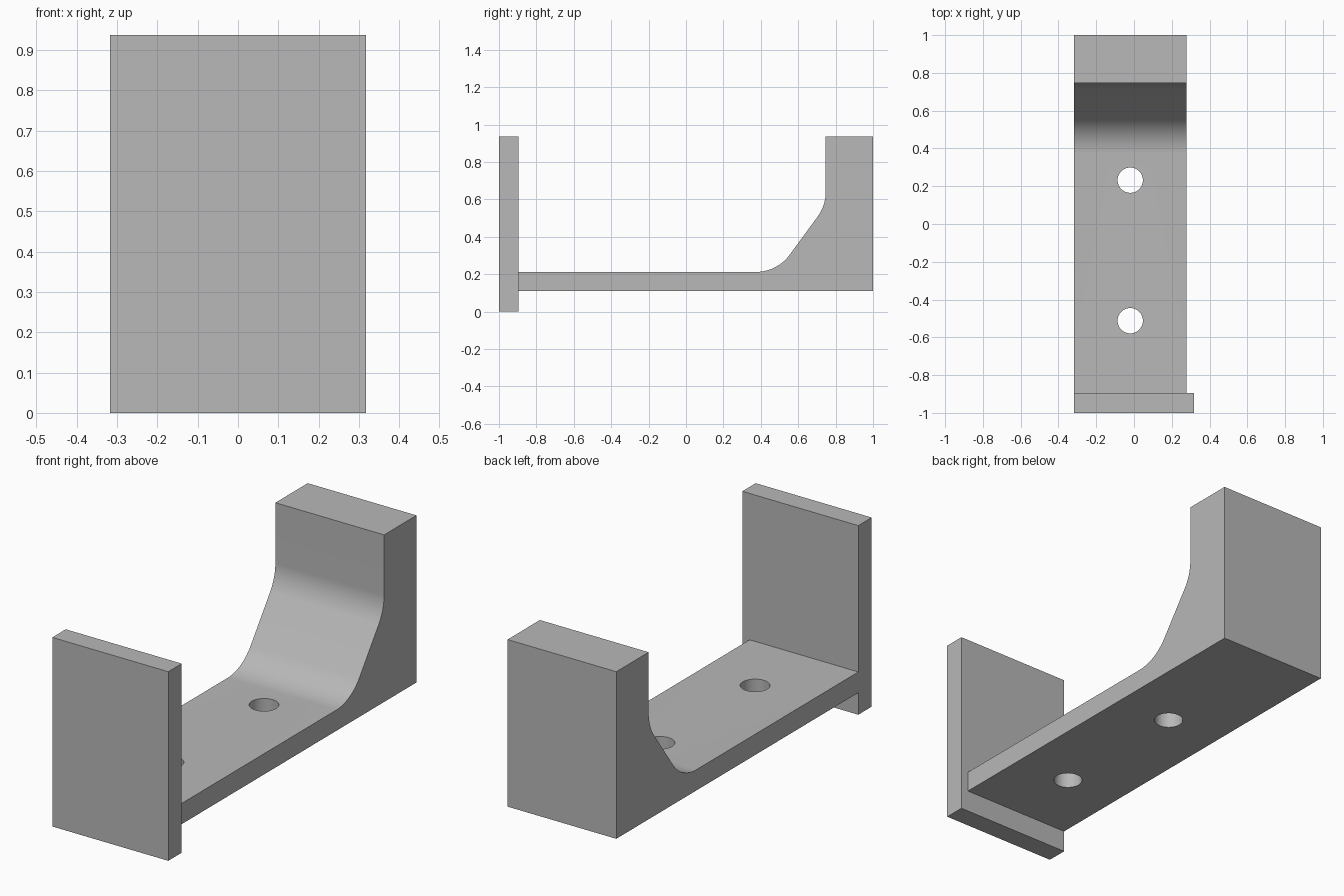
import bpy, bmesh, math
from mathutils import Vector

cube = bpy.data.objects.get("Cube")
if cube:
    bpy.data.objects.remove(cube, do_unlink=True)

LEFT, BODY_RIGHT, PLATE_RIGHT = -0.318, 0.278, 0.318
TOP, FLOOR, BASE = 0.937, 0.212, 0.109
JOINT = -0.895          # where the base meets the front plate

grey = bpy.data.materials.new("plain grey")
grey.use_nodes = True
colour = (0.48, 0.48, 0.48, 1)
grey.diffuse_color = colour
grey.node_tree.nodes["Principled BSDF"].inputs["Base Color"].default_value = colour


def extrude_profile(name, profile, x0, x1):
    """Extrude a closed (y, z) outline along x."""
    bm = bmesh.new()
    face = bm.faces.new([bm.verts.new((x0, y, z)) for y, z in profile])
    out = bmesh.ops.extrude_face_region(bm, geom=[face])
    moved = [v for v in out["geom"] if isinstance(v, bmesh.types.BMVert)]
    bmesh.ops.translate(bm, verts=moved, vec=(x1 - x0, 0, 0))
    bmesh.ops.recalc_face_normals(bm, faces=bm.faces)
    mesh = bpy.data.meshes.new(name)
    bm.to_mesh(mesh)
    bm.free()
    mesh.materials.append(grey)
    obj = bpy.data.objects.new(name, mesh)
    bpy.context.collection.objects.link(obj)
    return obj


def fillet(before, corner, after, radius, steps=14):
    """Points of an arc rounding a corner between two straight runs."""
    c = Vector(corner)
    a, b = (Vector(before) - c).normalized(), (Vector(after) - c).normalized()
    half = a.angle(b) / 2
    centre = c + (a + b).normalized() * radius / math.sin(half)
    start = c + a * radius / math.tan(half) - centre
    end = c + b * radius / math.tan(half) - centre
    sweep = start.angle(end)
    return [tuple(centre + (start * math.sin(sweep * (1 - i / steps))
                            + end * math.sin(sweep * i / steps)) / math.sin(sweep))
            for i in range(steps + 1)]


# Front plate
extrude_profile("front_plate", [(-1, 0), (JOINT, 0), (JOINT, TOP), (-1, TOP)],
                LEFT, PLATE_RIGHT)

# Base with the sloped rear block, in one outline
floor_end, foot, shoulder, top_edge = (JOINT, FLOOR), (0.487, FLOOR), (0.747, 0.567), (0.747, TOP)
outline = [(JOINT, BASE), (1, BASE), (1, TOP), top_edge]
outline += fillet(top_edge, shoulder, foot, 0.225)
outline += fillet(shoulder, foot, floor_end, 0.225)
outline.append(floor_end)
body = extrude_profile("base_and_rear_block", outline, LEFT, BODY_RIGHT)

# Two round screw holes through the base
for y in (-0.512, 0.232):
    bpy.ops.mesh.primitive_cylinder_add(vertices=48, radius=0.067, depth=0.4,
                                        location=((LEFT + BODY_RIGHT) / 2, y, 0.16))
    cutter = bpy.context.object
    cutter.name = "hole_cutter"
    cutter.data.materials.append(grey)
    cutter.hide_render = True
    cut = body.modifiers.new("screw hole", "BOOLEAN")
    cut.object, cut.operation, cut.solver = cutter, "DIFFERENCE", "EXACT"
    bpy.ops.object.select_all(action="DESELECT")
    body.select_set(True)
    bpy.context.view_layer.objects.active = body
    bpy.ops.object.modifier_apply(modifier=cut.name)
    bpy.data.objects.remove(cutter, do_unlink=True)

bpy.ops.object.shade_smooth_by_angle(angle=math.radians(30))
